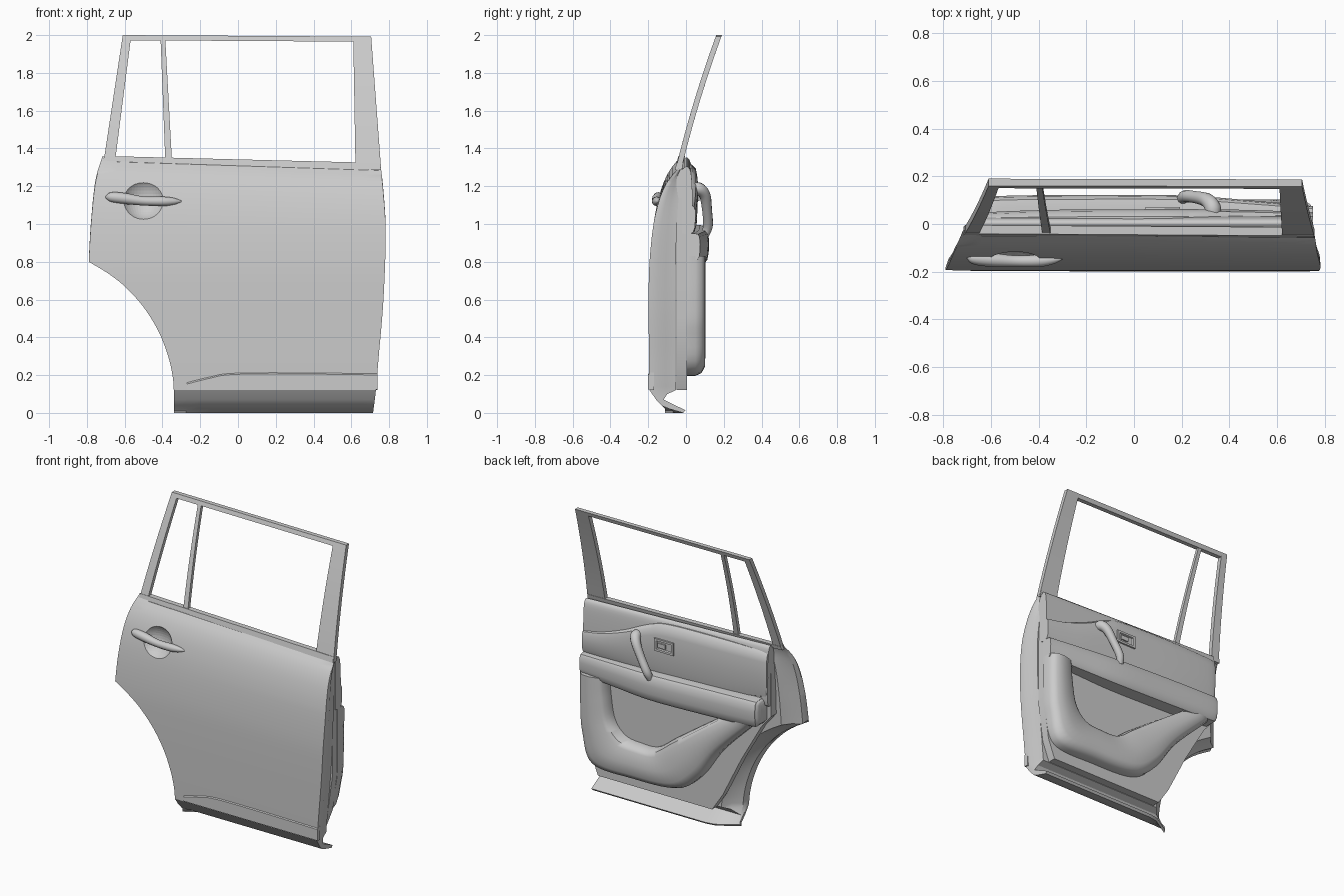
import bpy, bmesh, math
from mathutils import Vector

if "Cube" in bpy.data.objects:
    bpy.data.objects.remove(bpy.data.objects["Cube"])


def smooth(pts, n=6):
    """Catmull-Rom polyline through points of any dimension."""
    p = [Vector(q) for q in pts]
    p = [p[0] * 2 - p[1]] + p + [p[-1] * 2 - p[-2]]
    out = []
    for i in range(1, len(p) - 2):
        a, b, c, d = p[i - 1:i + 3]
        for k in range(n):
            t = k / n
            out.append(0.5 * (2 * b + (c - a) * t + (2 * a - 5 * b + 4 * c - d) * t * t
                              + (3 * b - a - 3 * c + d) * t ** 3))
    return out + [p[-2]]


def lookup(curve, z):
    for a, b in zip(curve, curve[1:]):
        if z <= b[0]:
            t = (z - a[0]) / max(b[0] - a[0], 1e-6)
            return a[1] + (b[1] - a[1]) * max(0, t)
    return curve[-1][1]


def finish(name, bm, angle=35):
    bmesh.ops.remove_doubles(bm, verts=bm.verts, dist=1e-5)
    bmesh.ops.recalc_face_normals(bm, faces=bm.faces)
    me = bpy.data.meshes.new(name)
    bm.to_mesh(me)
    bm.free()
    ob = bpy.data.objects.new(name, me)
    bpy.context.collection.objects.link(ob)
    bpy.ops.object.select_all(action='DESELECT')
    ob.select_set(True)
    bpy.context.view_layer.objects.active = ob
    bpy.ops.object.shade_smooth_by_angle(angle=math.radians(angle))
    return ob


def loft(name, rings, closed=True, caps=True, angle=35):
    bm = bmesh.new()
    rows = [[bm.verts.new(p) for p in r] for r in rings]
    n = len(rows[0])
    for a, b in zip(rows, rows[1:]):
        for i in range(n if closed else n - 1):
            j = (i + 1) % n
            bm.faces.new((a[i], a[j], b[j], b[i]))
    if caps:
        bm.faces.new(rows[0])
        bm.faces.new(rows[-1][::-1])
    return finish(name, bm, angle)


def tube(name, pts):
    """Round bar; each point is x, y, z, radius."""
    cu = bpy.data.curves.new(name, 'CURVE')
    cu.dimensions = '3D'
    cu.bevel_depth = 1
    cu.bevel_resolution = 4
    cu.use_fill_caps = True
    path = smooth(pts)
    sp = cu.splines.new('POLY')
    sp.points.add(len(path) - 1)
    sp.use_smooth = True
    for s, p in zip(sp.points, path):
        s.co = (p[0], p[1], p[2], 1)
        s.radius = max(p[3], 0.002)
    ob = bpy.data.objects.new(name, cu)
    bpy.context.collection.objects.link(ob)


# Door body: curved outer skin, edge flange and stepped inner shell
rear = smooth([(0, -.34), (.12, -.34), (.2, -.347), (.3, -.37), (.43, -.42), (.56, -.5),
               (.67, -.6), (.74, -.69), (.8, -.79)]) + \
    smooth([(.801, -.79), (1, -.778), (1.2, -.755), (1.32, -.718)])
front = smooth([(0, .715), (.12, .73), (.3, .745), (.6, .77), (.95, .782), (1.2, .768), (1.32, .755)])
lip = [(0, -.015), (.01, -.05), (.022, -.09), (.036, -.125), (.07, -.158)]
skin = lip + smooth([(.12, -.193), (.3, -.196), (.6, -.198), (.8, -.193), (1, -.172),
                     (1.15, -.138), (1.25, -.095), (1.32, -.04)])
zs = [p[0] for p in lip] + [.12 + .02 * k for k in range(61)]
COLS = 16


def skew(x, z):
    return z - .034 * x * min(1, max(0, (z - 1) / .32))


def body_point(z, u, f, inset, zb, dz):
    z = max(z, zb)
    x0, x1 = lookup(rear, z) + inset, lookup(front, z) - inset * .25
    x = x0 + (x1 - x0) * u
    y = lookup(skin, z)
    if z < .03:
        y = min(y, -.11 + .095 * min(1, (x + .34) / .15))
    return (x, y * (1 - f) if zb else y + f, skew(x, z) + dz)


bm = bmesh.new()
layers = []
for f, inset, zb, dz in [(0, 0, 0, 0), (.012, 0, 0, .014), (.25, .012, .07, 0),
                         (.45, .07, .1, 0), (.72, .11, .12, 0)]:
    layers.append([[bm.verts.new(body_point(z, c / COLS, f, inset, zb, dz))
                    for c in range(COLS + 1)] for z in zs])
R = len(zs) - 1
border = [(0, c) for c in range(COLS)] + [(k, COLS) for k in range(R)] + \
    [(R, c) for c in range(COLS, 0, -1)] + [(k, 0) for k in range(R, 0, -1)]
for L in (layers[0], layers[-1]):
    for k in range(R):
        for c in range(COLS):
            bm.faces.new((L[k][c], L[k][c + 1], L[k + 1][c + 1], L[k + 1][c]))
for A, B in zip(layers, layers[1:]):
    for (k, c), (m, d) in zip(border, border[1:] + border[:1]):
        bm.faces.new((A[k][c], A[m][d], B[m][d], B[k][c]))
for v in [v for v in bm.verts if not v.link_faces]:
    bm.verts.remove(v)
body = finish("door_body", bm, 28)

# Round finger recess behind the outer handle
bpy.ops.mesh.primitive_uv_sphere_add(segments=48, ring_count=24, radius=.13, location=(-.5, -.222, 1.143))
cutter = bpy.context.object
cutter.hide_render = True
mod = body.modifiers.new("recess", 'BOOLEAN')
mod.operation, mod.object = 'DIFFERENCE', cutter
bpy.context.view_layer.objects.active = body
bpy.ops.object.modifier_apply(modifier=mod.name)
bpy.data.objects.remove(cutter)

# Outer pull handle
tube("outer_handle", [(-.698, -.135, 1.14, .01), (-.67, -.143, 1.142, .026), (-.6, -.15, 1.135, .029),
                      (-.5, -.156, 1.122, .024), (-.4, -.155, 1.12, .025), (-.34, -.15, 1.12, .018),
                      (-.3, -.145, 1.12, .004)])

# Lower side moulding, tapered toward the wheel arch
top = smooth([(-.27, .165), (-.15, .195), (-.03, .215), (.3, .218), (.738, .213)])
loft("side_moulding", [[(x, -.17, .12), (x, -.2, .125), (x, -.2, z - .012), (x, -.19, z), (x, -.17, z)]
                       for x, z in top], angle=25)


# Window frame: leaning bars, each given by bottom-left, bottom-right, top-left, top-right
def lean(z):
    t = (z - 1.33) / .67
    return -.03 + .165 * t + .04 * t * t


def bar(name, bl, br, tl, tr, depth=.015, steps=8):
    rings = []
    for k in range(steps + 1):
        a, b = Vector(bl).lerp(Vector(tl), k / steps), Vector(br).lerp(Vector(tr), k / steps)
        rings.append([(p[0], lean(p[1]) + s * depth, p[1])
                      for p, s in ((a, -1), (b, -1), (b, 1), (a, 1))])
    loft(name, rings)


bar("rear_pillar", (-.71, 1.34), (-.65, 1.34), (-.61, 2), (-.565, 2))
bar("window_divider", (-.385, 1.34), (-.35, 1.34), (-.41, 1.98), (-.385, 1.98), .012)
bar("front_pillar", (.622, 1.3), (.757, 1.3), (.61, 1.992), (.705, 1.992))
bar("top_rail", (-.612, 1.973), (.707, 1.965), (-.61, 2), (.705, 1.992), .015, 1)
bar("belt_rail", (-.715, 1.335), (.757, 1.285), (-.708, 1.36), (.753, 1.323), .018, 1)

# Inner trim base plate
plate = [(.745, 1.29), (-.64, 1.33), (-.645, .87), (-.57, .78), (-.42, .52), (-.28, .24), (-.2, .12),
         (.66, .12), (.71, .25), (.745, .5)]
loft("trim_plate", [[(x, y, z) for x, z in plate] for y in (-.05, .005)])

# Upper trim strip under the window
loft("upper_trim", [[(x, y, skew(x, z)) for y, z in
                     smooth([(-.02, 1.315), (.005, 1.33), (.025, 1.3), (.033, 1.2), (.035, 1.05),
                             (.03, .95), (-.02, .95)], 4)] for x in (.75, .3, -.2, -.64)])


# Padded sections: each station is x, top, bottom, depth
ROUND = [(0, 1), (.5, 1), (.85, .94), (1, .8), (1, .5), (.93, .2), (.75, .03), (.5, 0), (0, 0)]
WEDGE = [(0, 1), (.6, 1), (.85, .97), (.95, .88), (1, .6), (.98, .3), (.92, .1), (.8, 0), (0, 0)]


def pad(name, stations, shape):
    loft(name, [[(x, d * u, zb + (zt - zb) * v) for u, v in shape]
                for x, zt, zb, d in smooth(stations)], angle=40)


pad("wave_pad", [(.75, 1.1, .95, .05), (.6, 1.13, .95, .055), (.43, 1.19, .95, .06), (.25, 1.27, .95, .062),
                 (.1, 1.305, .95, .062), (-.3, 1.315, .96, .06), (-.6, 1.31, 1, .05),
                 (-.64, 1.3, 1.02, .035)], ROUND)
pad("armrest", [(.75, .95, .81, .075), (.5, .96, .8, .098), (.2, .97, .79, .12), (-.2, .985, .8, .122),
                (-.55, .995, .815, .118), (-.6, .99, .83, .105), (-.615, .97, .85, .07)], WEDGE)

# Lower pad: U-shaped bulge around an open pocket
outer = smooth([(.75, .83), (.75, .6), (.735, .42), (.66, .22), (.35, .2), (.03, .22),
                (-.14, .34), (-.3, .56), (-.57, .83)])
inner = smooth([(.57, .83), (.56, .7), (.53, .54), (.45, .45), (.33, .43), (.2, .44),
                (.06, .54), (-.14, .68), (-.36, .83)])
levels = [(0, 0), (0, .05), (.06, .082), (.2, .1), (.5, .103), (.85, .088), (.95, .075), (1, .02), (1, 0)]
loft("pocket_pad", [[(a[0] + (b[0] - a[0]) * t, y, a[1] + (b[1] - a[1]) * t) for t, y in levels]
                    for a, b in zip(outer, inner)], angle=50)

# Inner pull handle
tube("inner_handle", [(.33, .03, 1.18, .033), (.33, .07, 1.185, .034), (.305, .1, 1.15, .03),
                      (.26, .112, 1.07, .026), (.215, .116, .99, .026), (.2, .1, .94, .022)])

# Inner latch plate with a sunken cup and lever
loft("latch_plate", [[(.12 + sx * w, y, 1.165 + sz * h) for sx, sz in ((-1, -1), (1, -1), (1, 1), (-1, 1))]
                     for w, h, y in ((.075, .045, .04), (.072, .042, .072), (.056, .028, .072), (.05, .024, .063))])
bpy.ops.mesh.primitive_cube_add(size=1, location=(.135, .066, 1.165))
lever = bpy.context.object
lever.name = "latch_lever"
lever.scale = (.055, .012, .03)
